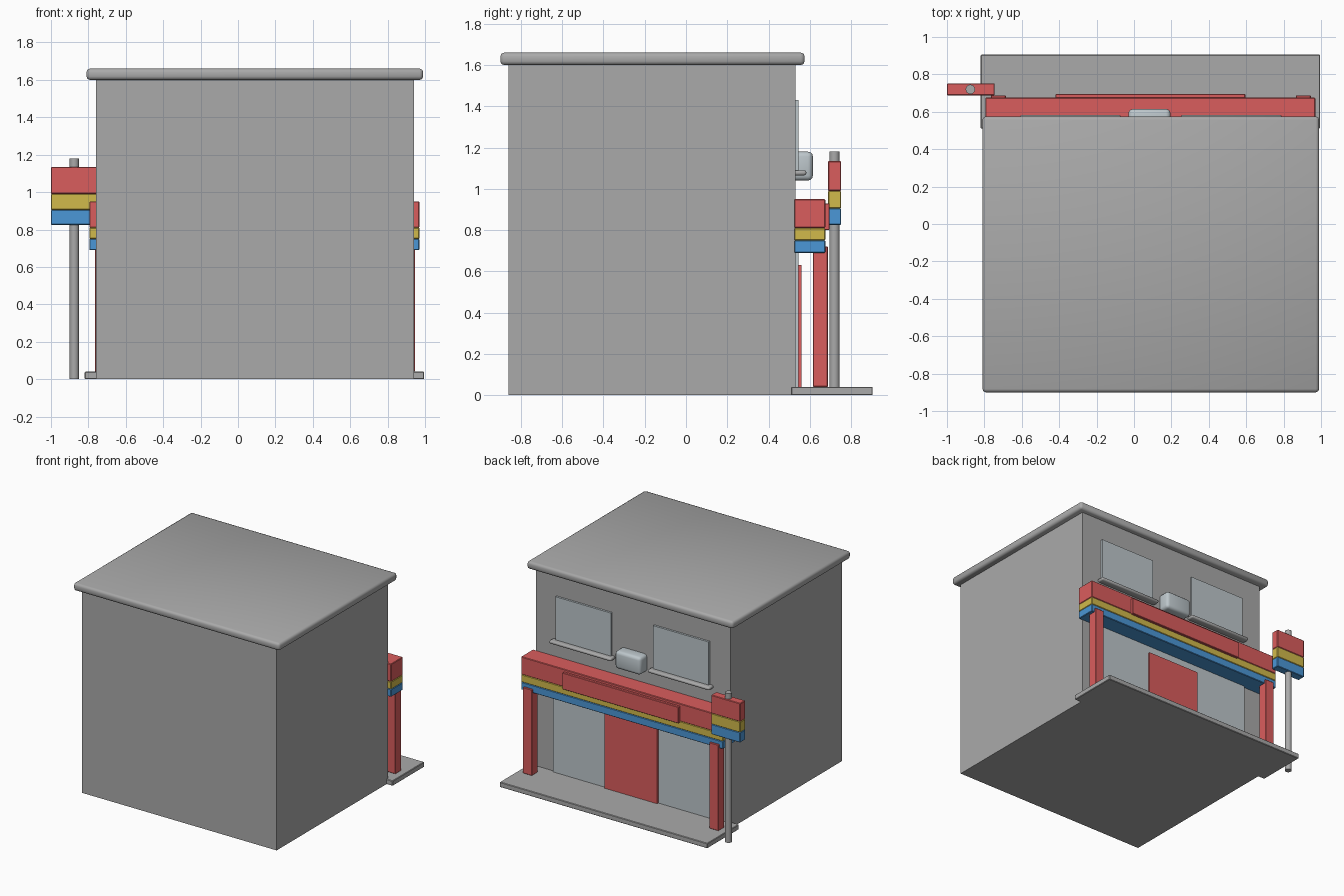
import bpy
import bmesh
from mathutils import Vector

if "Cube" in bpy.data.objects:
    bpy.data.objects.remove(bpy.data.objects["Cube"], do_unlink=True)


def material(name, rgb):
    m = bpy.data.materials.new(name)
    m.use_nodes = True
    m.diffuse_color = (*rgb, 1)
    bsdf = m.node_tree.nodes["Principled BSDF"]
    bsdf.inputs["Base Color"].default_value = (*rgb, 1)
    bsdf.inputs["Roughness"].default_value = 0.6
    return m


GREY = material("wall grey", (0.40, 0.40, 0.40))
RED = material("sign red", (0.70, 0.11, 0.11))
YELLOW = material("stripe yellow", (0.64, 0.49, 0.07))
BLUE = material("stripe blue", (0.07, 0.31, 0.68))
GLASS = material("pale glass", (0.51, 0.57, 0.60))


def finish(name, bm, mat, smooth):
    mesh = bpy.data.meshes.new(name)
    bm.to_mesh(mesh)
    bm.free()
    mesh.materials.append(mat)
    for face in mesh.polygons:
        face.use_smooth = smooth
    obj = bpy.data.objects.new(name, mesh)
    bpy.context.collection.objects.link(obj)
    return obj


def box(name, x, y, z, mat, bevel=0, segments=2, smooth=False):
    """Box from (min, max) ranges, optionally with rounded edges."""
    lo, hi = (Vector(c) for c in zip(x, y, z))
    bm = bmesh.new()
    bmesh.ops.create_cube(bm, size=1)
    for v in bm.verts:
        v.co = (lo + hi) / 2 + v.co * (hi - lo)
    if bevel:
        bmesh.ops.bevel(bm, geom=bm.edges[:], offset=bevel, segments=segments,
                        profile=0.5, affect='EDGES')
    return finish(name, bm, mat, smooth)


def striped(name, x, y, levels):
    """Stack of blue, yellow and red bands between the given heights."""
    for label, mat, z in zip(("blue", "yellow", "red"), (BLUE, YELLOW, RED),
                             zip(levels, levels[1:])):
        box(f"{name}_{label}_band", x, y, z, mat, 0.004, 1)


# Building shell
MID = 0.09
WALL = 0.53
box("building_body", (-0.76, 0.94), (-0.86, WALL), (0, 1.61), GREY)
box("roof_slab", (-0.81, 0.99), (-0.90, 0.575), (1.6, 1.66), GREY, 0.018, 2, True)
box("porch_floor", (-0.82, 0.995), (0.51, 0.905), (0, 0.04), GREY, 0.004, 1)

# Storefront and door
box("shop_glass", (-0.60, 0.78), (WALL - 0.01, 0.545), (0.04, 0.72), GLASS)
box("shop_door", (-0.14, 0.32), (WALL - 0.01, 0.56), (0.04, 0.63), RED)

# Canopy, sign board and columns
striped("canopy", (-0.795, 0.97), (WALL - 0.005, 0.675), (0.69, 0.75, 0.81, 0.95))
box("sign_board", (-0.42, 0.595), (0.66, 0.695), (0.80, 0.93), RED, 0.003, 1)

# Paired parts mirrored about the building's middle
for side, s in (("left", 1), ("right", -1)):
    def span(a, b):
        return sorted((MID + s * a, MID + s * b))
    box(f"{side}_column", span(0.775, 0.855), (0.615, 0.688), (0.04, 0.72), RED, 0.004, 1)
    box(f"{side}_window", span(0.185, 0.67), (WALL - 0.01, 0.546), (1.08, 1.43), GLASS)
    box(f"{side}_window_sill", span(0.16, 0.70), (WALL - 0.01, 0.583), (1.065, 1.09),
        GREY, 0.01, 2, True)

# Wall unit above the canopy
box("wall_unit", (-0.03, 0.195), (WALL - 0.03, 0.615), (1.04, 1.18), GLASS, 0.024, 3, True)

# Roadside sign on a round pole
bm = bmesh.new()
bmesh.ops.create_cone(bm, cap_ends=True, segments=24, radius1=0.025, radius2=0.025, depth=1.18)
bmesh.ops.translate(bm, verts=bm.verts, vec=(-0.875, 0.72, 0.59))
for face in bm.faces:
    face.smooth = len(face.verts) == 4
pole = finish("sign_pole", bm, GREY, True)
for face in pole.data.polygons:
    face.use_smooth = len(face.vertices) == 4
striped("pole_sign", (-1.0, -0.745), (0.688, 0.752), (0.825, 0.905, 0.99, 1.135))
